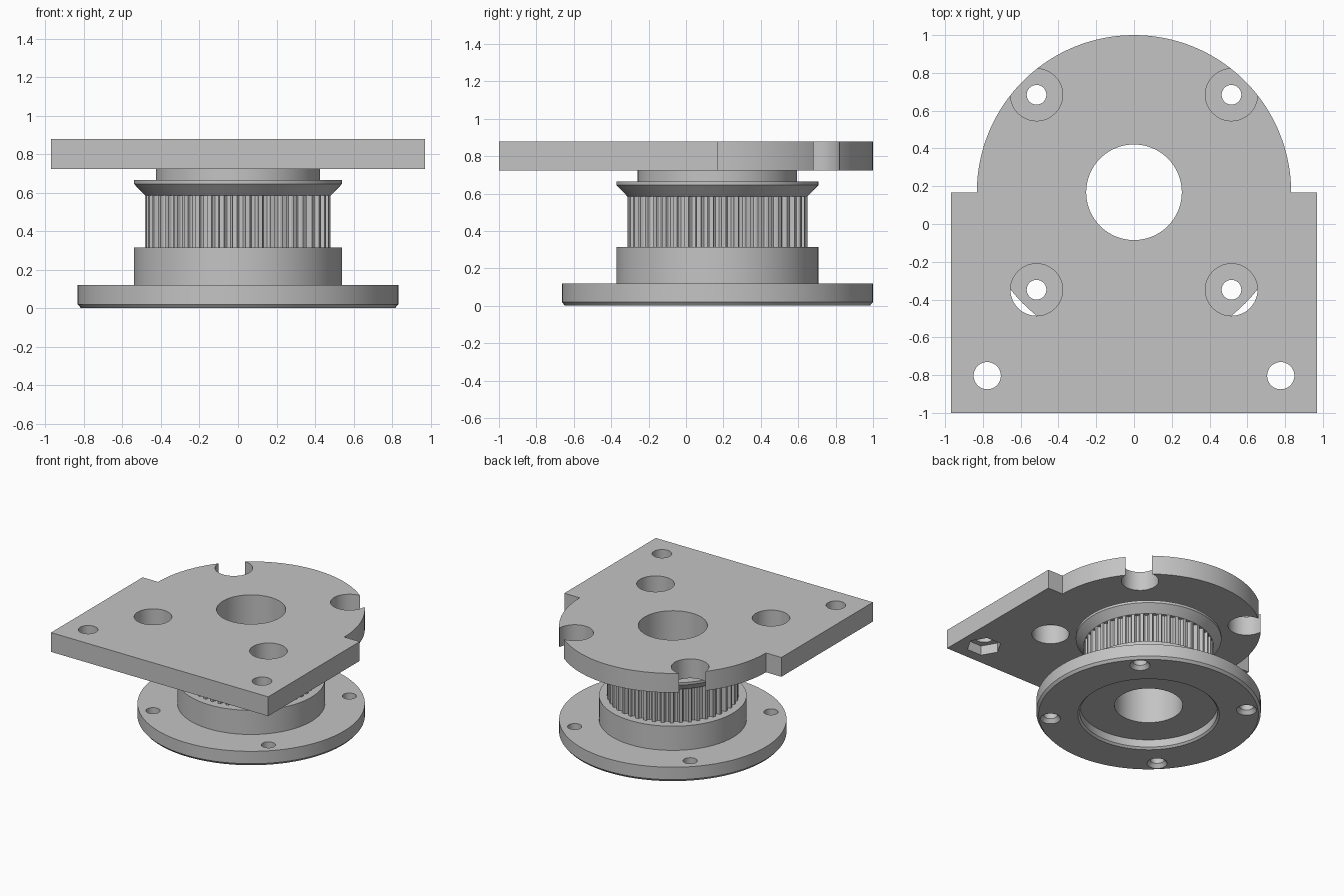
import bpy, bmesh, math

if "Cube" in bpy.data.objects:
    bpy.data.objects.remove(bpy.data.objects["Cube"])

CY = 0.168          # y of the rotation axis
BOLT = 0.516        # half spacing of the square bolt pattern
BORE = 0.253
BOLTS = [(sx * BOLT, CY + sy * BOLT) for sx in (-1, 1) for sy in (-1, 1)]

grey = bpy.data.materials.new("plain grey")
grey.diffuse_color = (0.55, 0.55, 0.55, 1)
grey.use_nodes = True
grey.node_tree.nodes["Principled BSDF"].inputs["Base Color"].default_value = grey.diffuse_color


def finish(bm, name):
    bmesh.ops.recalc_face_normals(bm, faces=bm.faces)
    me = bpy.data.meshes.new(name)
    bm.to_mesh(me)
    bm.free()
    me.materials.append(grey)
    ob = bpy.data.objects.new(name, me)
    bpy.context.collection.objects.link(ob)
    return ob


def activate(ob):
    bpy.ops.object.select_all(action='DESELECT')
    ob.select_set(True)
    bpy.context.view_layer.objects.active = ob


def smooth(ob):
    activate(ob)
    bpy.ops.object.shade_smooth_by_angle(angle=math.radians(25))


def lathe(name, profile, n=128):
    """Spin a closed (radius, z) profile about the axis."""
    bm = bmesh.new()
    rings = []
    for i in range(n):
        a = 2 * math.pi * i / n
        rings.append([bm.verts.new((r * math.cos(a), CY + r * math.sin(a), z)) for r, z in profile])
    m = len(profile)
    for i in range(n):
        p, q = rings[i], rings[(i + 1) % n]
        for j in range(m):
            k = (j + 1) % m
            bm.faces.new((p[j], q[j], q[k], p[k]))
    return finish(bm, name)


def prism(name, outline, z0, z1):
    """Extrude an xy outline between two heights."""
    bm = bmesh.new()
    low = [bm.verts.new((x, y, z0)) for x, y in outline]
    high = [bm.verts.new((x, y, z1)) for x, y in outline]
    bm.faces.new(low)
    bm.faces.new(high)
    for i in range(len(low)):
        j = (i + 1) % len(low)
        bm.faces.new((low[i], low[j], high[j], high[i]))
    return finish(bm, name)


def cut(ob, x, y, r0, r1, z0, z1, n=48):
    """Subtract an upright cylinder, cone or hexagon."""
    bm = bmesh.new()
    rings = [[bm.verts.new((x + r * math.cos(2 * math.pi * i / n),
                            y + r * math.sin(2 * math.pi * i / n), z)) for i in range(n)]
             for r, z in ((r0, z0), (r1, z1))]
    for ring in rings:
        bm.faces.new(ring)
    for i in range(n):
        j = (i + 1) % n
        bm.faces.new((rings[0][i], rings[0][j], rings[1][j], rings[1][i]))
    cutter = finish(bm, "cutter")
    cutter.hide_render = True
    mod = ob.modifiers.new("hole", 'BOOLEAN')
    mod.operation = 'DIFFERENCE'
    mod.solver = 'EXACT'
    mod.object = cutter
    activate(ob)
    bpy.ops.object.modifier_apply(modifier=mod.name)
    bpy.data.objects.remove(cutter, do_unlink=True)


# Round base flange with chamfered rim, stepped collar and recess underneath
base = lathe("base_flange", [
    (0.525, 0), (0.815, 0), (0.832, 0.02), (0.832, 0.12), (0.54, 0.12), (0.54, 0.315),
    (BORE, 0.315), (BORE, 0.076), (0.51, 0.076), (0.51, 0.015)])
for x, y in BOLTS:
    cut(base, x, y, 0.052, 0.052, -0.1, 0.3)
    cut(base, x, y, 0.083, 0.052, -0.01, 0.03)
smooth(base)

# Toothed belt ring
TEETH = 45
TOOTH = [(-2.6, 0.482), (-2.2, 0.464), (-1.2, 0.456), (1.2, 0.456), (2.2, 0.464), (2.6, 0.482)]
outline = []
for t in range(TEETH):
    for da, r in TOOTH:
        a = math.radians(t * 360 / TEETH + da)
        outline.append((r * math.cos(a), CY + r * math.sin(a)))
ring = prism("toothed_ring", outline, 0.315, 0.59)
cut(ring, 0, CY, BORE, BORE, 0.2, 0.7, 128)
smooth(ring)

# Flared belt guide with spacer disc on top
smooth(lathe("belt_guide", [
    (BORE, 0.585), (0.482, 0.585), (0.54, 0.645), (0.54, 0.665),
    (0.426, 0.665), (0.426, 0.722), (BORE, 0.722)]))

# Mounting plate: square front, semicircular back
arc = [(0.832 * math.cos(math.pi * i / 64), CY + 0.832 * math.sin(math.pi * i / 64))
       for i in range(65)]
plate = prism("mounting_plate",
              [(-0.97, CY), (-0.97, -1), (0.97, -1), (0.97, CY)] + arc, 0.722, 0.878)
cut(plate, 0, CY, BORE, BORE, 0.6, 1.0, 128)
for x, y in BOLTS:
    cut(plate, x, y, 0.138, 0.138, 0.6, 1.0)
# Front screw holes with hexagonal nut pockets below
for s in (-1, 1):
    cut(plate, s * 0.777, -0.803, 0.072, 0.072, 0.6, 1.0)
    cut(plate, s * 0.777, -0.803, 0.13, 0.13, 0.6, 0.80, 6)
smooth(plate)
